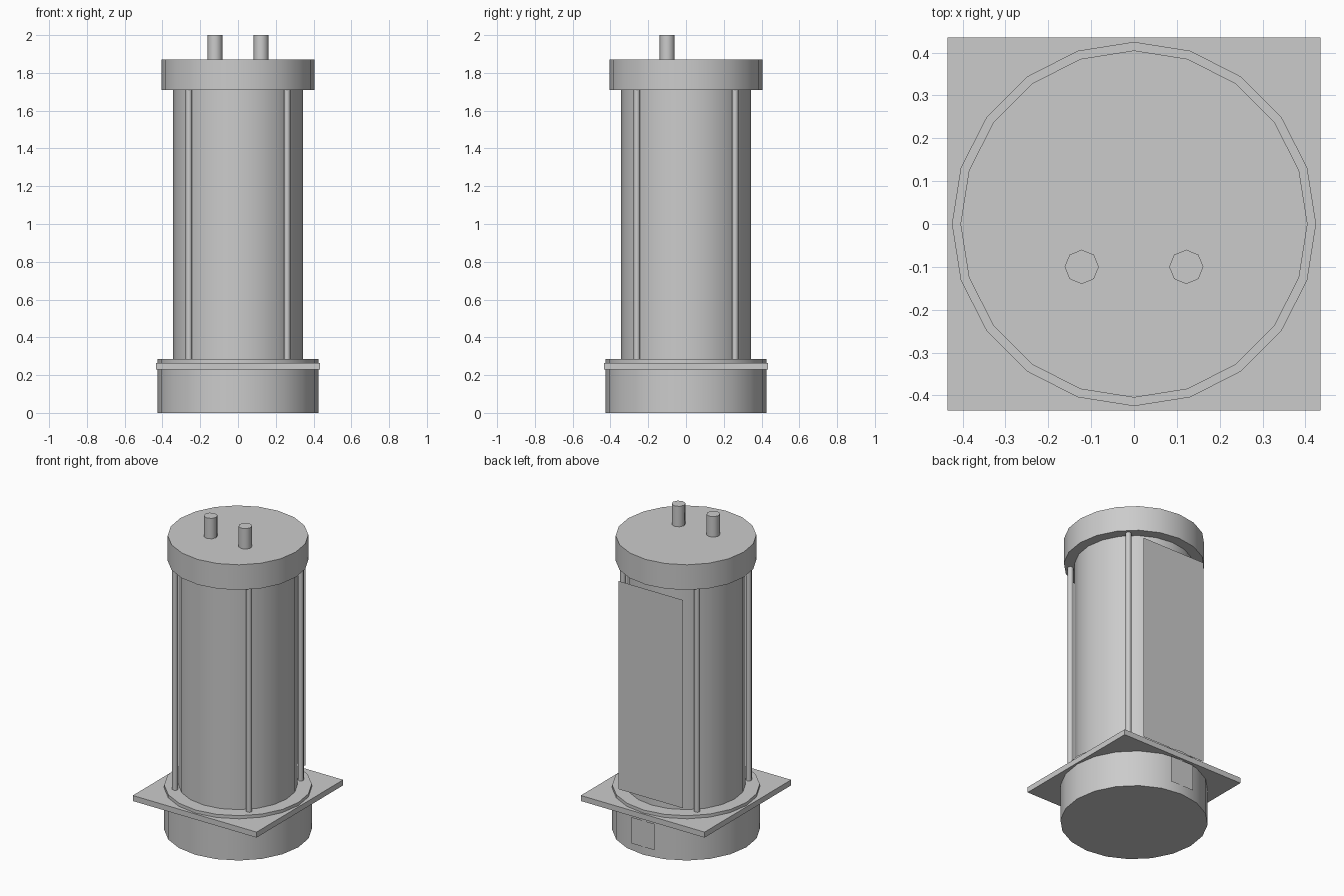
import bpy
import math

cube = bpy.data.objects.get("Cube")
if cube:
    bpy.data.objects.remove(cube, do_unlink=True)

grey = bpy.data.materials.new("light_grey")
grey.use_nodes = True
colour = (0.6, 0.6, 0.6, 1.0)
grey.diffuse_color = colour
grey.node_tree.nodes["Principled BSDF"].inputs["Base Color"].default_value = colour


def finish(name):
    obj = bpy.context.object
    obj.name = name
    obj.data.materials.append(grey)
    return obj


def cylinder(name, radius, bottom, top, x=0, y=0, sides=20):
    bpy.ops.mesh.primitive_cylinder_add(
        vertices=sides, radius=radius, depth=top - bottom,
        location=(x, y, (bottom + top) / 2))
    bpy.ops.object.shade_smooth_by_angle(angle=math.radians(50))
    return finish(name)


def back_card(name, half_width, y, bottom, top):
    # Flat sheet facing the back
    bpy.ops.mesh.primitive_plane_add(
        size=1, location=(0, y, (bottom + top) / 2),
        rotation=(-math.pi / 2, 0, 0))
    obj = finish(name)
    obj.scale = (2 * half_width, top - bottom, 1)
    return obj


# Main stacked cylinders
cylinder("base", 0.425, 0, 0.285)
cylinder("body", 0.343, 0.285, 1.71)
cylinder("top_cap", 0.405, 1.71, 1.87)

# Square mounting flange around the base
bpy.ops.mesh.primitive_cube_add(size=1, location=(0, 0, 0.2475))
flange = finish("square_flange")
flange.scale = (0.87, 0.87, 0.035)

# Four tie rods between base and cap
for side, x in (("left", 0.26), ("right", -0.26)):
    for end, y in (("front", -0.26), ("back", 0.26)):
        cylinder(f"{end}_{side}_rod", 0.017, 0.285, 1.71, x, y, 8)
    # Terminal posts on the cap
    cylinder(f"{side}_terminal", 0.04, 1.87, 2.0, math.copysign(0.122, x), -0.1, 8)

# Rear sheets on the body and base
back_card("back_panel", 0.226, 0.354, 0.33, 1.653)
back_card("base_label", 0.081, 0.43, 0.053, 0.22)
